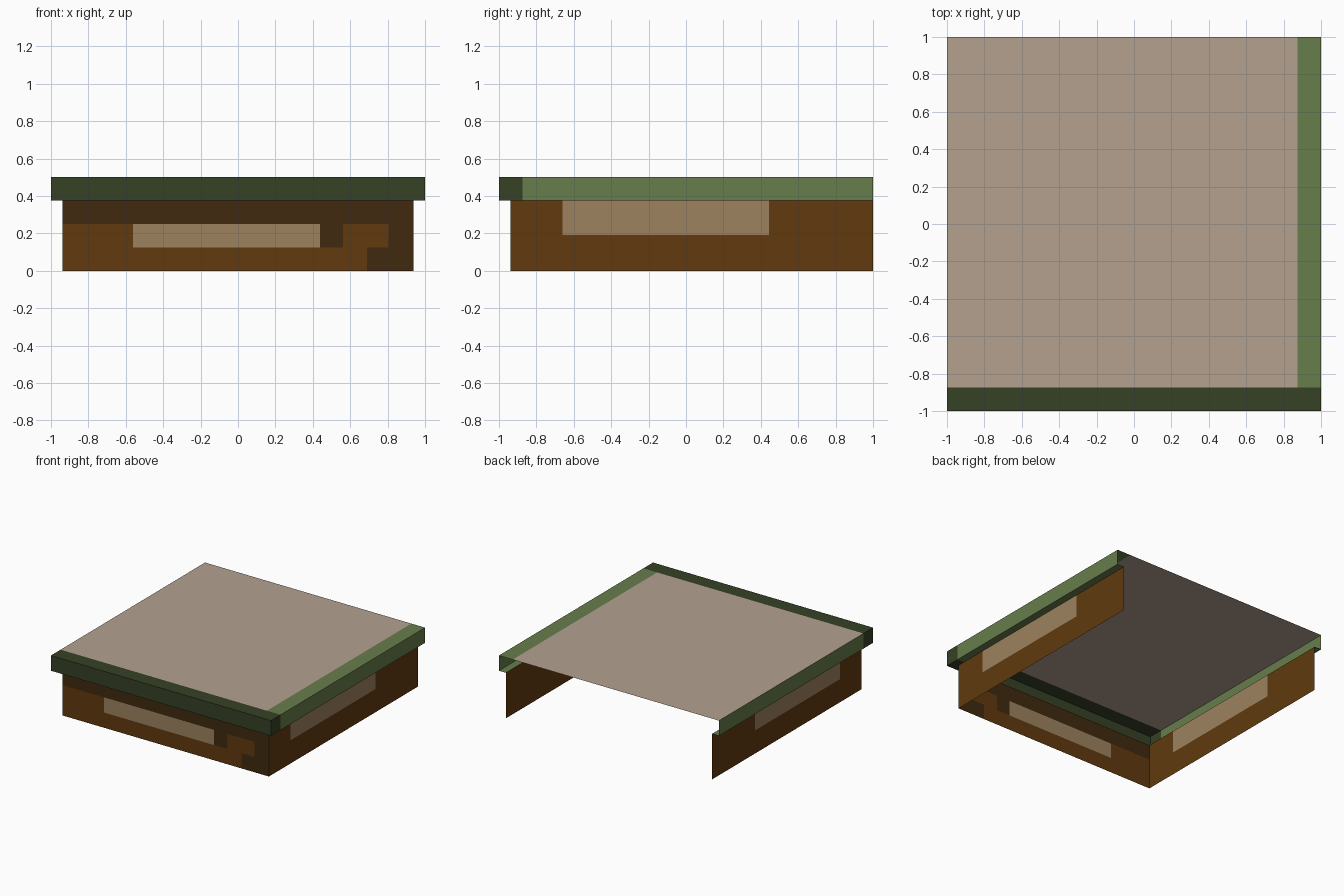
import bpy
import bmesh

if "Cube" in bpy.data.objects:
    bpy.data.objects.remove(bpy.data.objects["Cube"])

COLOURS = {
    "tan_top": (179, 161, 143),
    "moss_green": (103, 125, 75),
    "dark_green": (54, 65, 37),
    "brown": (97, 58, 15),
    "dark_brown": (65, 42, 16),
    "light_wood": (156, 130, 95),
}


def linear(c):
    c /= 255
    return c / 12.92 if c <= 0.04045 else ((c + 0.055) / 1.055) ** 2.4


NAMES = list(COLOURS)
MATS = []
for name, rgb in COLOURS.items():
    m = bpy.data.materials.new(name)
    m.diffuse_color = (*[linear(c) for c in rgb], 1)
    m.use_nodes = True
    m.node_tree.nodes["Principled BSDF"].inputs["Base Color"].default_value = m.diffuse_color
    MATS.append(m)


def sheet(name, us, vs, place, colour, flip=False):
    """Flat sheet cut along us and vs; colour(u, v) picks each cell's material."""
    bm = bmesh.new()
    grid = [[bm.verts.new(place(u, v)) for v in vs] for u in us]
    for i in range(len(us) - 1):
        for j in range(len(vs) - 1):
            ring = [grid[i][j], grid[i + 1][j], grid[i + 1][j + 1], grid[i][j + 1]]
            face = bm.faces.new(ring[::-1] if flip else ring)
            mid = ((us[i] + us[i + 1]) / 2, (vs[j] + vs[j + 1]) / 2)
            face.material_index = NAMES.index(colour(*mid))
    mesh = bpy.data.meshes.new(name)
    bm.to_mesh(mesh)
    bm.free()
    for m in MATS:
        mesh.materials.append(m)
    obj = bpy.data.objects.new(name, mesh)
    bpy.context.collection.objects.link(obj)


W = 0.9375      # wall plane
S = 0.875       # inner edge of the coloured strips
RIM = 0.375     # underside of the rim
TOP = 0.5


def top_colour(x, y):
    if y < -S:
        return "dark_green"
    return "moss_green" if x > S else "tan_top"


def side_rim_colour(y, _):
    return "dark_green" if y < -S else "moss_green"


def front_wall_colour(x, z):
    if z < 0.125:
        return "brown" if x < 0.69 else "dark_brown"
    if z < 0.25:
        if -0.5625 < x < 0.4375:
            return "light_wood"
        if x < -0.5625 or 0.5625 < x < 0.805:
            return "brown"
    return "dark_brown"


def side_wall_colour(y, z):
    return "light_wood" if -0.66 < y < 0.445 and z > 0.19 else "brown"


# Top slab surface
sheet("top_surface", [-1, S, 1], [-1, -S, 1], lambda x, y: (x, y, TOP), top_colour)

# Front rim, its underside lip and the wall below
sheet("front_rim", [-1, 1], [RIM, TOP], lambda x, z: (x, -1, z), lambda x, z: "dark_green")
sheet("front_lip", [-1, 1], [-1, -W], lambda x, y: (x, y, RIM),
      lambda x, y: "dark_green", flip=True)
sheet("front_wall", [-W, -0.5625, 0.4375, 0.5625, 0.69, 0.805, W], [0, 0.125, 0.25, RIM],
      lambda x, z: (x, -W, z), front_wall_colour)

# Mirrored side rims, lips and walls (the back stays open)
for side, s in (("right", 1), ("left", -1)):
    sheet(side + "_rim", [-1, -S, 1], [RIM, TOP],
          lambda y, z: (s, y, z), side_rim_colour, flip=s < 0)
    sheet(side + "_lip", [-W, -S, 1], [W, 1],
          lambda y, x: (s * x, y, RIM), side_rim_colour, flip=s < 0)
    sheet(side + "_wall", [-W, -0.66, 0.445, 1], [0, 0.19, RIM],
          lambda y, z: (s * W, y, z), side_wall_colour, flip=s < 0)
